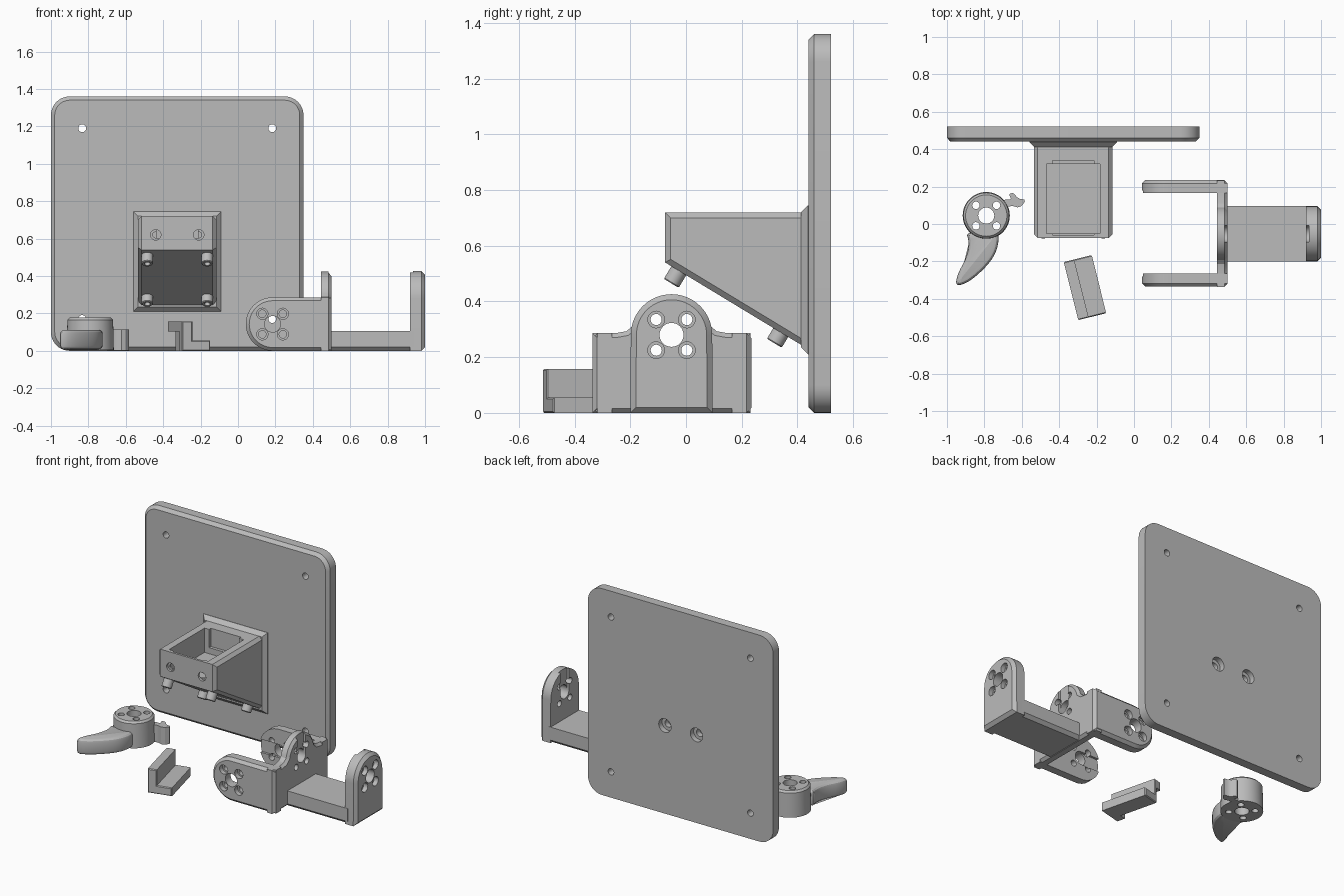
import bpy
import bmesh
from math import sin, cos, radians
from mathutils import Vector, Matrix

old = bpy.data.objects.get("Cube")
if old:
    bpy.data.objects.remove(old, do_unlink=True)

grey = bpy.data.materials.new("plain grey")
grey.use_nodes = True
grey.diffuse_color = (0.5, 0.5, 0.5, 1)
grey.node_tree.nodes["Principled BSDF"].inputs["Base Color"].default_value = (0.5, 0.5, 0.5, 1)

# Maps a 2D outline point and a depth to space, by extrusion axis
PLACE = {
    "X": lambda a, b, d: Vector((d, a, b)),
    "Y": lambda a, b, d: Vector((a, d, b)),
    "Z": lambda a, b, d: Vector((a, b, d)),
}


def arc(cx, cy, r, start, end, n=16):
    angles = [radians(start + (end - start) * i / n) for i in range(n + 1)]
    return [(cx + r * cos(t), cy + r * sin(t)) for t in angles]


def circle(cx, cy, r, n=32):
    return arc(cx, cy, r, 0, 360, n)[:-1]


def rect(a0, a1, b0, b1):
    return [(a0, b0), (a1, b0), (a1, b1), (a0, b1)]


def rounded(pts, rounds=2):
    """Corner-cutting smoothing of a closed outline."""
    for _ in range(rounds):
        out = []
        for p, q in zip(pts, pts[1:] + pts[:1]):
            p, q = Vector(p), Vector(q)
            out += [tuple(p.lerp(q, 0.25)), tuple(p.lerp(q, 0.75))]
        pts = out
    return pts


def prism(name, pts, axis, d0, d1, chamfer=0, caps="", segments=1):
    """Extrude an outline; chamfer the edges of the low and/or high cap."""
    bm = bmesh.new()
    low = [bm.verts.new(PLACE[axis](a, b, d0)) for a, b in pts]
    high = [bm.verts.new(PLACE[axis](a, b, d1)) for a, b in pts]
    faces = {"low": bm.faces.new(low), "high": bm.faces.new(high)}
    for i in range(len(pts)):
        j = (i + 1) % len(pts)
        bm.faces.new((low[i], low[j], high[j], high[i]))
    bmesh.ops.recalc_face_normals(bm, faces=bm.faces)
    edges = [e for cap in caps.split() for e in faces[cap].edges]
    if edges:
        bmesh.ops.bevel(bm, geom=edges, offset=chamfer, segments=segments,
                        profile=0.5, affect="EDGES")
    mesh = bpy.data.meshes.new(name)
    bm.to_mesh(mesh)
    bm.free()
    mesh.materials.append(grey)
    obj = bpy.data.objects.new(name, mesh)
    bpy.context.collection.objects.link(obj)
    return obj


def cut(obj, cutters):
    """Subtract the cutters and remove them."""
    bpy.context.view_layer.objects.active = obj
    for c in cutters:
        c.hide_render = True
        mod = obj.modifiers.new("cut", "BOOLEAN")
        mod.operation = "DIFFERENCE"
        mod.solver = "EXACT"
        mod.object = c
        bpy.ops.object.modifier_apply(modifier=mod.name)
        bpy.data.objects.remove(c, do_unlink=True)


def horn_holes(axis, a, b, d0, d1, outer, depth):
    """Centre bore and four stepped screw holes, stepped from the outer face."""
    cutters = [prism("cutter", circle(a, b, 0.043), axis, d0, d1)]
    for sa in (-0.055, 0.055):
        for sb in (-0.055, 0.055):
            cutters.append(prism("cutter", circle(a + sa, b + sb, 0.02, 20), axis, d0, d1))
            if depth:
                cutters.append(prism("cutter", circle(a + sa, b + sb, 0.03, 20), axis,
                                     outer - depth, outer + depth))
    return cutters


# Back plate with rounded corners, corner holes and two countersunk holes
PX = -0.325
corners = []
for cx, cz, a in ((0.25, 0.1, 270), (0.25, 1.26, 0), (-0.9, 1.26, 90), (-0.9, 0.1, 180)):
    corners += arc(cx, cz, 0.1, a, a + 90, 10)
plate = prism("back_plate", corners, "Y", 0.44, 0.52, 0.02, "low")
holes = [prism("cutter", circle(PX + s * 0.508, z, 0.021, 20), "Y", 0.4, 0.6)
         for s in (-1, 1) for z in (0.17, 1.19)]
for s in (-1, 1):
    holes.append(prism("cutter", circle(PX + s * 0.115, 0.58, 0.045, 24), "Y",
                       0.485, 0.56))
    holes.append(prism("cutter", circle(PX + s * 0.115, 0.58, 0.024, 20), "Y", 0.45, 0.5))
cut(plate, holes)

# Wedge housing with a pocket open at the top
housing = prism("housing", [(-0.075, 0.72), (-0.075, 0.54), (0.445, 0.225), (0.445, 0.72)],
                "X", PX - 0.21, PX + 0.21, 0.02, "low high")
pocket = [prism("cutter", rect(PX - 0.143, PX + 0.143, -0.05, 0.32), "Z", 0.56, 0.8),
          prism("cutter", rect(PX - 0.11, PX + 0.11, -0.06, 0.34), "Z", 0.6, 0.8)]
for s in (-1, 1):
    pocket.append(prism("cutter", circle(PX + s * 0.115, 0.62, 0.028, 20), "Y", -0.1, -0.06))
    pocket.append(prism("cutter", circle(PX + s * 0.115, 0.62, 0.016, 20), "Y", -0.1, 0))
cut(housing, pocket)
prism("housing_flare", rect(PX - 0.235, PX + 0.235, 0.21, 0.745), "Y", 0.413, 0.445, 0.025, "low")

# Four hollow feet on the sloping underside
tilt = Matrix.Rotation(radians(-31), 4, "X")
for y, z in ((-0.053, 0.465), (0.317, 0.25)):
    for s in (-1, 1):
        foot = prism("housing_foot", circle(0, 0, 0.031, 24), "Z", 0, 0.06, 0.004, "low")
        cut(foot, [prism("cutter", circle(0, 0, 0.016, 16), "Z", -0.02, 0.03)])
        foot.data.transform(Matrix.Translation((PX + s * 0.16, y, z)) @ tilt)

# Fork bracket: two round-ended arms, slotted on their inner faces
arm_outline = arc(0.185, 0.143, 0.143, 90, 270, 24) + [(0.5, 0), (0.5, 0.286)]
for name, y0, y1, cap, outer, inner in (("fork_arm_right", -0.335, -0.265, "low", -0.335, -0.265),
                                        ("fork_arm_left", 0.165, 0.235, "high", 0.235, 0.165)):
    arm = prism(name, arm_outline, "Y", y0, y1, 0.018, cap)
    slot = prism("cutter", rect(0, 0.185, 0.1, 0.186), "Y", inner - 0.015, inner + 0.015)
    cut(arm, horn_holes("Y", 0.185, 0.143, -0.5, 0.5, outer, 0.03) + [slot])

# Cross web of the fork, with a dome shared by the cradle
CY, CZ = -0.052, 0.28
right_side = [(0.232, 0), (0.232, 0.286), (0.15, 0.286), (0.11, 0.293)]
left_side = [(2 * CY - y, z) for y, z in reversed(right_side)]
web = prism("fork_web", right_side + arc(CY, CZ, 0.143, 13, 167, 24) + left_side,
            "X", 0.445, 0.5, 0.016, "high")
slot = prism("cutter", rect(CY - 0.043, CY + 0.043, CZ, 0.5), "X", 0.485, 0.52)
cut(web, horn_holes("X", CY, CZ, 0.4, 0.6, 0.445, 0.02) + [slot])

# Cradle: floor bar and outer domed arm
w, c = 0.148, 0.02
prism("cradle_floor", [(CY - w, c), (CY - w + c, 0), (CY + w - c, 0), (CY + w, c),
                       (CY + w, 0.105), (CY - w, 0.105)], "X", 0.49, 0.94)
cradle_arm = prism("cradle_arm", [(CY - w, 0), (CY + w, 0)] + arc(CY, CZ, 0.146, 0, 180, 28),
                   "X", 0.92, 1.0, c, "high")
slot = prism("cutter", rect(CY - 0.043, CY + 0.043, CZ, 0.5), "X", 0.9, 0.935)
cut(cradle_arm, horn_holes("X", CY, CZ, 0.8, 1.1, 1.0, 0.03) + [slot])

# Lever: pierced hub, curved handle and small hook
HX, HY = -0.79, 0.045
hub = prism("lever_hub", circle(HX, HY, 0.126, 48), "Z", 0.005, 0.177, 0.012, "high")
for v in hub.data.vertices:
    if v.co.z > 0.1:
        v.co.x = HX + (v.co.x - HX) * 0.97
        v.co.y = HY + (v.co.y - HY) * 0.97
cut(hub, horn_holes("Z", HX, HY, -0.1, 0.3, 0.177, 0))
prism("lever_handle", rounded([(-0.9, -0.04), (-0.88, -0.1), (-0.895, -0.18), (-0.945, -0.27),
                               (-0.955, -0.335), (-0.88, -0.31), (-0.78, -0.22),
                               (-0.73, -0.14), (-0.72, -0.04), (-0.79, -0.065)]),
      "Z", 0.008, 0.112, 0.022, "low high", 3)
prism("lever_hook", rounded([(-0.7, 0.075), (-0.66, 0.1), (-0.61, 0.085), (-0.575, 0.13),
                             (-0.62, 0.135), (-0.645, 0.168), (-0.67, 0.16),
                             (-0.655, 0.13), (-0.7, 0.13)], 1), "Z", 0.002, 0.115)

# Loose stepped clip, turned slightly
clip = prism("clip", [(-0.077, 0), (0.077, 0), (0.077, 0.055), (-0.02, 0.055),
                      (-0.02, 0.158), (-0.077, 0.158)], "Y", -0.16, 0.16, 0.005, "low high")
cut(clip, [prism("cutter", rect(-0.1, -0.035, -0.1, 0.2), "Z", -0.05, 0.103)])
clip.data.transform(Matrix.Translation((-0.262, -0.34, 0)) @ Matrix.Rotation(radians(14), 4, "Z"))

# Smooth the round walls and keep the crisp edges
for obj in bpy.context.collection.objects:
    if obj.type == "MESH" and grey.name in obj.data.materials:
        bpy.ops.object.select_all(action="DESELECT")
        obj.select_set(True)
        bpy.context.view_layer.objects.active = obj
        bpy.ops.object.shade_smooth_by_angle(angle=radians(28))
